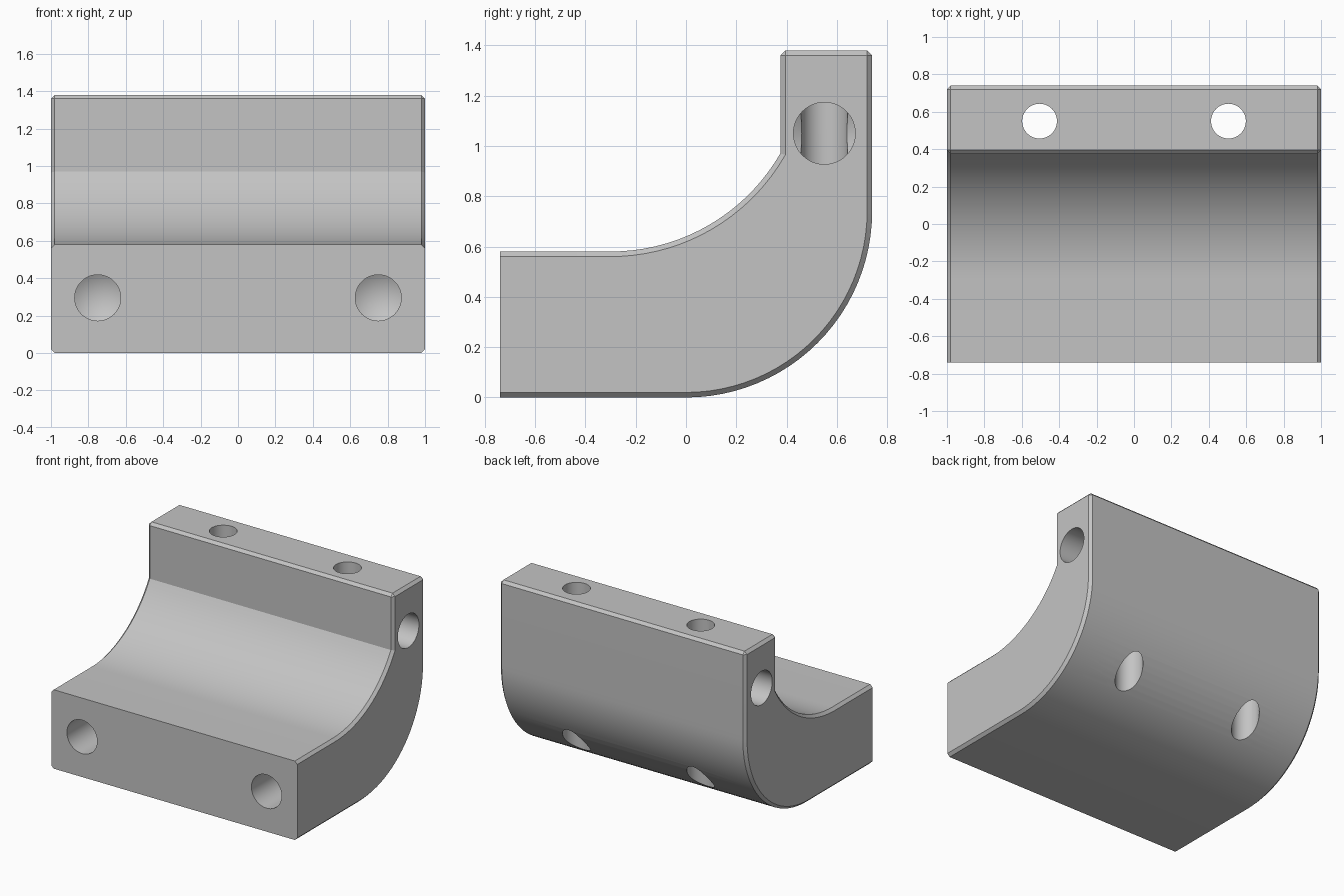
import bpy, bmesh
from math import sin, cos, pi, asin
from mathutils import Vector

old = bpy.data.objects.get("Cube")
if old:
    bpy.data.objects.remove(old)

HALF, BACK, TOP, SHELF = 1.0, 0.74, 1.38, 0.58   # main extents
WALL, BREAK = 0.375, 0.97                        # upright's inner face, where the curve meets it
CHAMFER = 0.02

grey = bpy.data.materials.new("machined grey")
grey.use_nodes = True
colour = (0.55, 0.55, 0.55, 1)
grey.diffuse_color = colour
grey.node_tree.nodes["Principled BSDF"].inputs["Base Color"].default_value = colour


def make_object(name, bm):
    bmesh.ops.recalc_face_normals(bm, faces=bm.faces[:])
    mesh = bpy.data.meshes.new(name)
    bm.to_mesh(mesh)
    bm.free()
    mesh.materials.append(grey)
    obj = bpy.data.objects.new(name, mesh)
    bpy.context.collection.objects.link(obj)
    return obj


def arc(cy, cz, radius, sweep, steps):
    """Points rising from directly below the centre toward +y."""
    return [(cy + radius * sin(sweep * i / steps), cz - radius * cos(sweep * i / steps))
            for i in range(steps + 1)]


# Side profile: rounded outer heel, upright, hollow inner curve, shelf
start = -0.3
run, rise = WALL - start, BREAK - SHELF
inner_r = (run * run + rise * rise) / (2 * rise)
inner = arc(start, SHELF + inner_r, inner_r, asin(run / inner_r), 18)
profile = [(-BACK, 0)] + arc(0, BACK, BACK, pi / 2, 24)
profile += [(BACK, TOP), (WALL, TOP)] + inner[::-1] + [(-BACK, SHELF)]

bm = bmesh.new()
side = bm.faces.new([bm.verts.new((-HALF, y, z)) for y, z in profile])
ext = bmesh.ops.extrude_face_region(bm, geom=[side])
bmesh.ops.translate(bm, vec=(2 * HALF, 0, 0),
                    verts=[g for g in ext["geom"] if isinstance(g, bmesh.types.BMVert)])
bmesh.ops.recalc_face_normals(bm, faces=bm.faces[:])


# Chamfer the end outlines and the upright's top edges, not the front face
def chamfered(edge):
    a, b = (v.co for v in edge.verts)
    if max(a.y, b.y) < -BACK + 0.001:
        return False
    return abs(a.x - b.x) < 0.001 or min(a.z, b.z) > TOP - 0.001


bmesh.ops.bevel(bm, geom=[e for e in bm.edges if chamfered(e)], offset=CHAMFER,
                offset_type='OFFSET', segments=1, profile=0.5,
                affect='EDGES', clamp_overlap=False)
block = make_object("curved_block", bm)


# Drill-shaped cutter: a cylinder starting outside the block, with a conical tip
def drill(name, mouth, direction, radius, depth, tip=0.0):
    lead = 0.1
    direction = Vector(direction)
    bm = bmesh.new()
    bmesh.ops.create_cone(bm, cap_ends=True, segments=48, radius1=radius,
                          radius2=radius, depth=depth + lead)
    if tip:
        end = max(bm.faces, key=lambda f: f.calc_center_median().z)
        point = bmesh.ops.poke(bm, faces=[end])["verts"][0]
        point.co.z += tip
    cutter = make_object(name, bm)
    cutter.rotation_euler = direction.to_track_quat('Z', 'Y').to_euler()
    cutter.location = Vector(mouth) + direction * (depth - lead) / 2
    cutter.hide_render = True
    mod = block.modifiers.new(name, 'BOOLEAN')
    mod.operation, mod.solver, mod.object = 'DIFFERENCE', 'EXACT', cutter
    return cutter


cutters = []
for s, label in ((1, "left"), (-1, "right")):
    cutters += [
        drill(label + "_upright_hole", (s * 0.505, 0.55, TOP), (0, 0, -1), 0.093, 1.6),
        drill(label + "_end_hole", (s * HALF, 0.55, 1.05), (-s, 0, 0), 0.123, 0.5, 0.07),
        drill(label + "_front_hole", (s * 0.75, -BACK, 0.295), (0, 1, 0), 0.123, 0.5, 0.07),
    ]

# Bake the holes into the block and drop the cutters
bpy.context.view_layer.update()
graph = bpy.context.evaluated_depsgraph_get()
drilled = bpy.data.meshes.new_from_object(block.evaluated_get(graph))
block.modifiers.clear()
block.data = drilled
for cutter in cutters:
    bpy.data.objects.remove(cutter)

bpy.ops.object.select_all(action='DESELECT')
block.select_set(True)
bpy.context.view_layer.objects.active = block
bpy.ops.object.shade_smooth_by_angle(angle=pi / 9)
